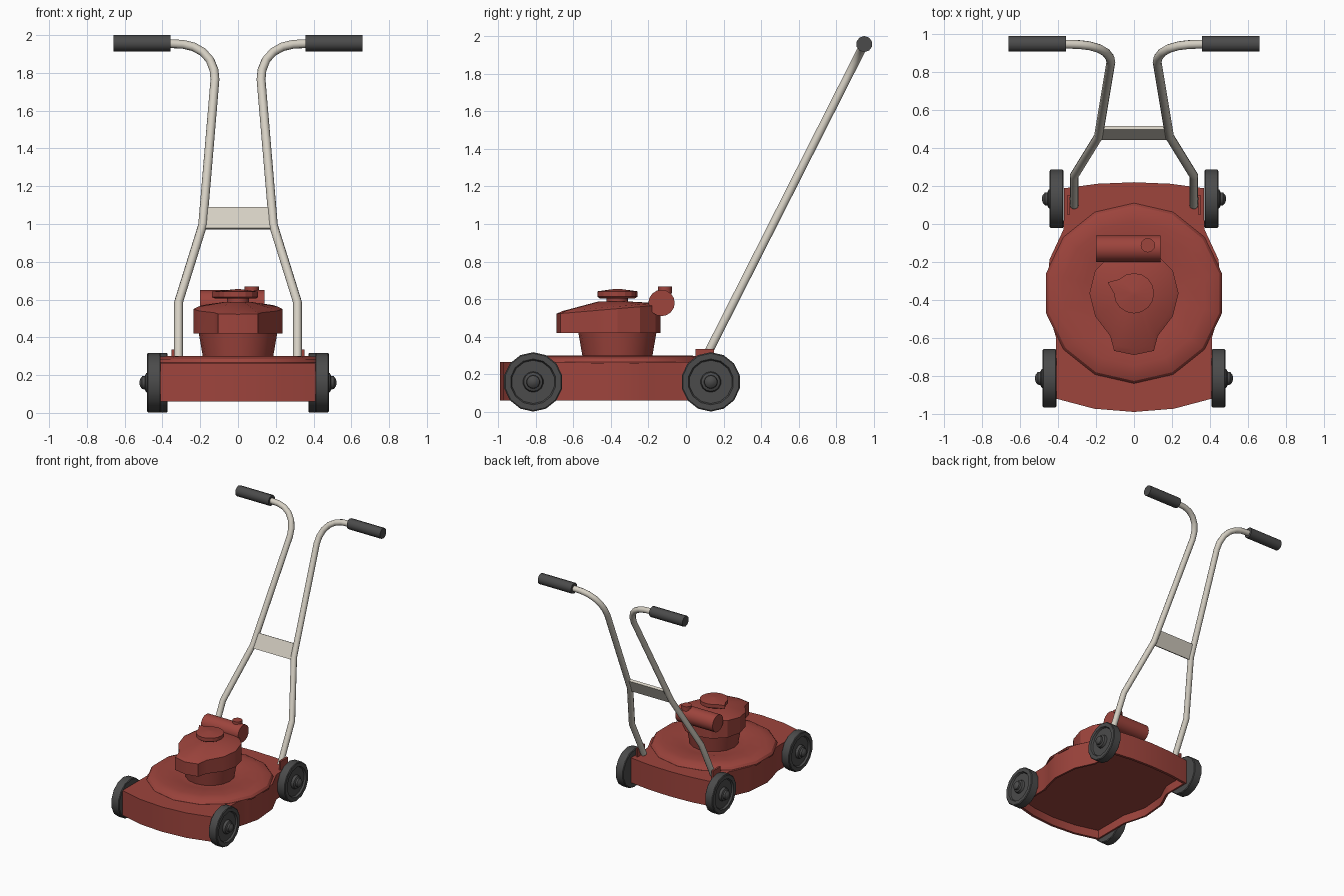
import bpy, bmesh, math
from mathutils import Vector

if "Cube" in bpy.data.objects:
    bpy.data.objects.remove(bpy.data.objects["Cube"])


def material(name, col):
    m = bpy.data.materials.new(name)
    m.diffuse_color = (*col, 1)
    m.use_nodes = True
    m.node_tree.nodes["Principled BSDF"].inputs["Base Color"].default_value = m.diffuse_color
    return m


RED = material("red_paint", (0.34, 0.058, 0.046))
DARK = material("dark_rubber", (0.07, 0.07, 0.07))
METAL = material("pale_metal", (0.66, 0.62, 0.54))


def finish(obj, mat, angle=32):
    obj.data.materials.clear()
    obj.data.materials.append(mat)
    bpy.ops.object.select_all(action='DESELECT')
    obj.select_set(True)
    bpy.context.view_layer.objects.active = obj
    bpy.ops.object.shade_smooth_by_angle(angle=math.radians(angle))
    return obj


def loft(name, loops, mat, angle=32):
    """Bridge equal-length closed loops and cap both ends."""
    bm = bmesh.new()
    rows = [[bm.verts.new(p) for p in loop] for loop in loops]
    n = len(rows[0])
    for a, b in zip(rows, rows[1:]):
        for i in range(n):
            j = (i + 1) % n
            bm.faces.new((a[i], a[j], b[j], b[i]))
    bm.faces.new(rows[0])
    bm.faces.new(rows[-1])
    bmesh.ops.recalc_face_normals(bm, faces=bm.faces)
    me = bpy.data.meshes.new(name)
    bm.to_mesh(me)
    bm.free()
    obj = bpy.data.objects.new(name, me)
    bpy.context.collection.objects.link(obj)
    return finish(obj, mat, angle)


def lathe(name, centre, profile, mat, sides=16, axis='Z', sign=1, angle=32):
    """Revolve (radius, offset) pairs about an axis through centre."""
    cx, cy, cz = centre
    loops = []
    for r, h in profile:
        loop = []
        for k in range(sides):
            t = math.tau * k / sides + math.pi / 2
            u, v = r * math.cos(t), r * math.sin(t)
            loop.append((cx + u, cy + v, cz + h) if axis == 'Z'
                        else (cx + sign * h, cy + u, cz + v))
        loops.append(loop)
    return loft(name, loops, mat, angle)


def mirrored(half):
    """Close a half outline whose first and last points lie on x = 0."""
    return half + [(-x, y) for x, y in half[-2:0:-1]]


def scaled(outline, s, cy):
    return [(x * s, cy + (y - cy) * s) for x, y in outline]


def at(outline, z):
    return [(x, y, z) for x, y in outline]


CY = -0.365  # engine and blade axis

# Hollow deck shell
deck = mirrored([(0, -0.99), (0.21, -0.973), (0.41, -0.92), (0.41, -0.60),
                 (0.44, -0.50), (0.464, -0.40), (0.445, -0.187), (0.372, -0.03),
                 (0.37, 0.02), (0.37, 0.188), (0.19, 0.212), (0, 0.22)])
inner = scaled(deck, 0.965, -0.385)
loft("deck", [at(deck, 0.265), at(deck, 0.06), at(inner, 0.06), at(inner, 0.13)], RED)

# Raised round blade housing on top of the deck
lathe("deck_dome", (0, CY, 0),
      [(0.475, 0.255), (0.475, 0.266), (0.462, 0.284), (0.43, 0.297),
       (0.38, 0.301), (0.27, 0.297), (0.235, 0.288), (0.17, 0.288)], RED, 14)

# Engine body
lathe("engine_base", (0, CY, 0), [(0.183, 0.28), (0.209, 0.43)], RED)
shroud = mirrored([(0, -0.69), (0.105, -0.668), (0.125, -0.59), (0.205, -0.485),
                   (0.235, CY), (0.205, -0.245), (0.12, -0.162), (0, -0.135)])


def sloped(s, lift):
    return [(x, y, 0.522 + 0.085 * (y + 0.69) + lift) for x, y in scaled(shroud, s, CY)]


ring = [(x, y, 0.587) for x, y in scaled(shroud, 0.32, CY)]
loft("engine_shroud", [at(shroud, 0.42), sloped(1, 0), sloped(0.9, 0.012), ring], RED, 28)

# Starter neck and cap with its small pointed lug
lathe("starter_neck", (0, CY, 0), [(0.057, 0.57), (0.057, 0.62)], RED)


def cap_loop(r, tip, z):
    return [((tip if k == 7 else r) * math.cos(math.tau * k / 16),
             CY + (tip if k == 7 else r) * math.sin(math.tau * k / 16), z)
            for k in range(16)]


loft("starter_cap", [cap_loop(0.095, 0.13, 0.605), cap_loop(0.106, 0.15, 0.613),
                     cap_loop(0.106, 0.15, 0.642), cap_loop(0.012, 0.012, 0.655)], RED, 20)

# Fuel tank and filler cap
lathe("fuel_tank", (0, -0.13, 0.58), [(0.07, -0.2), (0.07, 0.14)], RED, 16, 'X')
lathe("fuel_cap", (0.073, -0.112, 0), [(0.038, 0.63), (0.038, 0.668)], RED, 12)

# Wheels, handle brackets, tubes and grips on both sides
WHEEL = [(0.152, -0.036), (0.158, -0.031), (0.158, 0.031), (0.152, 0.036),
         (0.122, 0.036), (0.115, 0.022), (0.055, 0.022), (0.05, 0.042),
         (0.036, 0.048), (0.034, 0.062), (0.02, 0.073), (0.006, 0.077)]


def on_handle(x, z):
    return Vector((x, 0.12 + (z - 0.32) / 1.976, z))


PATH = [(0.315, 0.28), (0.315, 0.585), (0.187, 0.995), (0.122, 1.765), (0.127, 1.815),
        (0.148, 1.868), (0.185, 1.91), (0.235, 1.938), (0.29, 1.951), (0.40, 1.957)]

for side, s in (("right", 1), ("left", -1)):
    lathe(f"front_wheel_{side}", (0.445 * s, -0.813, 0.16), WHEEL, DARK, 14, 'X', s)
    lathe(f"rear_wheel_{side}", (0.408 * s, 0.132, 0.16), WHEEL, DARK, 14, 'X', s)

    tab = [(0.337 * s, 0.05), (0.352 * s, 0.05), (0.352 * s, 0.15), (0.337 * s, 0.15)]
    loft(f"handle_bracket_{side}", [at(tab, 0.25), at(tab, 0.335)], RED)

    cu = bpy.data.curves.new(f"handle_tube_{side}", 'CURVE')
    cu.dimensions = '3D'
    cu.bevel_depth = 0.0235
    cu.bevel_resolution = 3
    cu.use_fill_caps = True
    sp = cu.splines.new('POLY')
    sp.points.add(len(PATH) - 1)
    for p, (x, z) in zip(sp.points, PATH):
        p.co = (*on_handle(x * s, z), 1)
    tube = bpy.data.objects.new(f"handle_tube_{side}", cu)
    bpy.context.collection.objects.link(tube)
    bpy.ops.object.select_all(action='DESELECT')
    tube.select_set(True)
    bpy.context.view_layer.objects.active = tube
    bpy.ops.object.convert(target='MESH')
    finish(bpy.context.view_layer.objects.active, METAL, 50)

    lathe(f"grip_{side}", on_handle(0, 1.957), [(0.043, 0.357), (0.043, 0.66)],
          DARK, 10, 'X', s, 40)

# Cross plate lying in the plane of the handle
normal = Vector((0, -1.976, 1)).normalized() * 0.011
plate = [on_handle(-0.185, 0.975), on_handle(0.185, 0.975),
         on_handle(0.177, 1.085), on_handle(-0.177, 1.085)]
loft("cross_plate", [[p - normal for p in plate], [p + normal for p in plate]], METAL)
